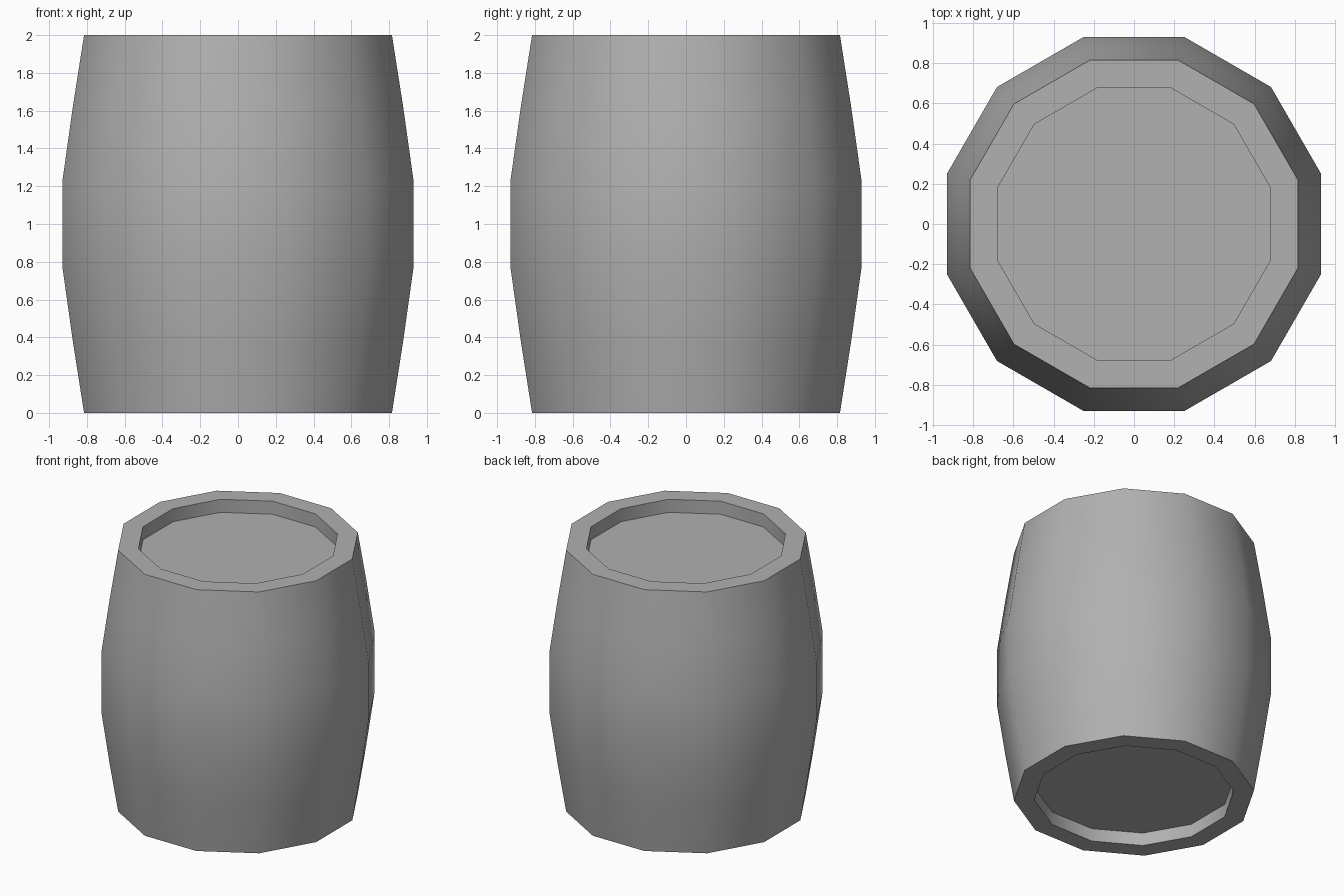
import bpy, bmesh, math

if "Cube" in bpy.data.objects:
    bpy.data.objects.remove(bpy.data.objects["Cube"])

SIDES = 12
# Half profile as (flat-to-centre distance, z), from bottom recess to top recess
PROFILE = [(0.677, 0.10), (0.677, 0.0), (0.815, 0.0), (0.873, 0.37), (0.93, 0.775),
           (0.93, 1.225), (0.873, 1.63), (0.815, 2.0), (0.677, 2.0), (0.677, 1.90)]


def ring(bm, apothem, z):
    r = apothem / math.cos(math.pi / SIDES)
    return [bm.verts.new((r * math.cos((i + 0.5) * math.tau / SIDES),
                          r * math.sin((i + 0.5) * math.tau / SIDES), z))
            for i in range(SIDES)]


# Barrel: twelve-sided bulging body with recessed lids
bm = bmesh.new()
rings = [ring(bm, a, z) for a, z in PROFILE]
for low, high in zip(rings, rings[1:]):
    for i in range(SIDES):
        j = (i + 1) % SIDES
        bm.faces.new((low[i], low[j], high[j], high[i]))
bm.faces.new(rings[0][::-1])
bm.faces.new(rings[-1])
bmesh.ops.recalc_face_normals(bm, faces=bm.faces)

mesh = bpy.data.meshes.new("barrel")
bm.to_mesh(mesh)
bm.free()
barrel = bpy.data.objects.new("barrel", mesh)
bpy.context.collection.objects.link(barrel)

# Dark grey surface
grey = bpy.data.materials.new("dark_grey")
grey.diffuse_color = (0.44, 0.44, 0.44, 1.0)
grey.use_nodes = True
grey.node_tree.nodes["Principled BSDF"].inputs["Base Color"].default_value = grey.diffuse_color
mesh.materials.append(grey)

# Smooth staves, crisp rims
bpy.context.view_layer.objects.active = barrel
barrel.select_set(True)
bpy.ops.object.shade_smooth_by_angle(angle=math.radians(40))
